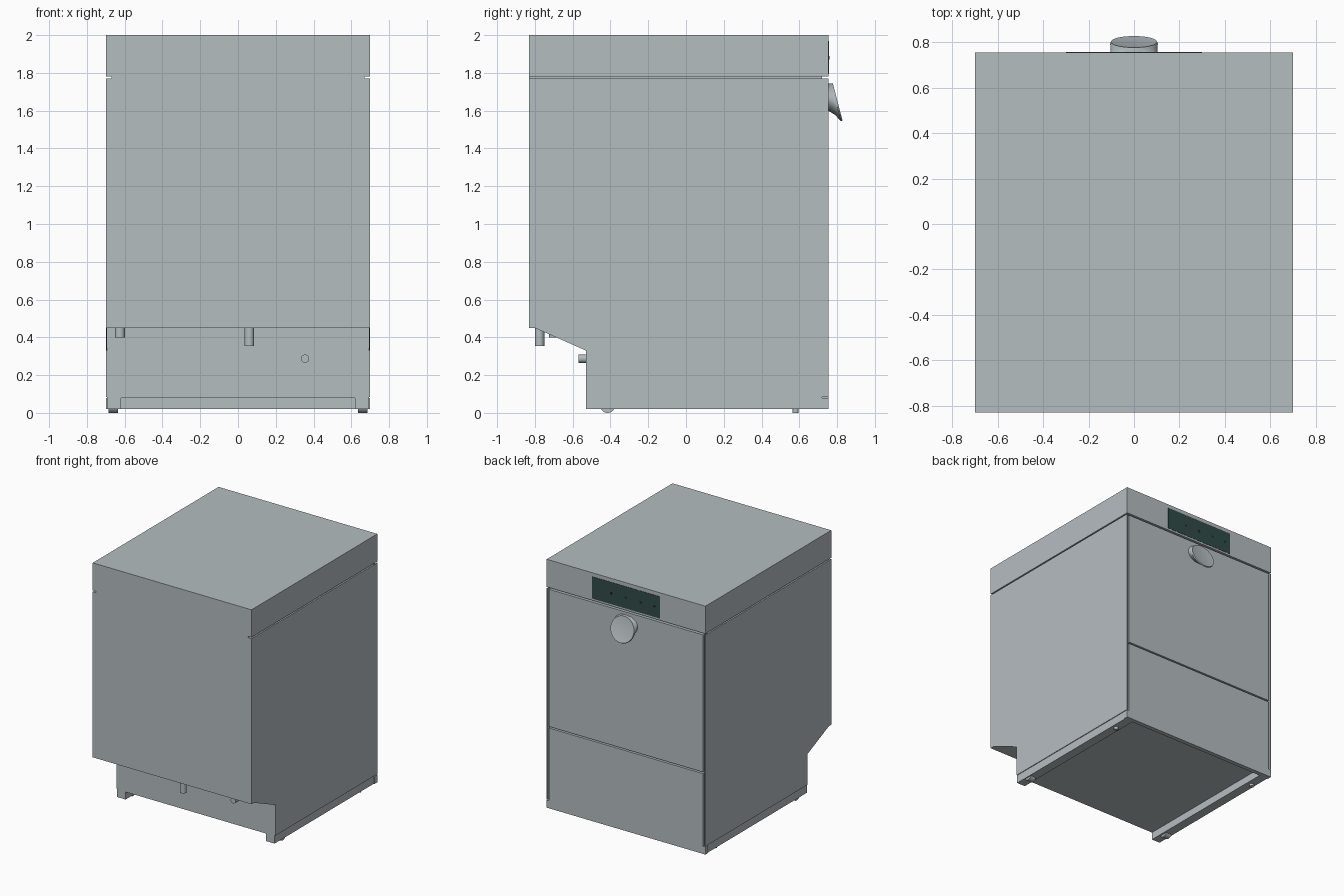
import bpy, bmesh, math
from mathutils import Matrix

if "Cube" in bpy.data.objects:
    bpy.data.objects.remove(bpy.data.objects["Cube"])


def material(name, rgb):
    m = bpy.data.materials.new(name)
    m.diffuse_color = (*rgb, 1)
    m.use_nodes = True
    m.node_tree.nodes["Principled BSDF"].inputs["Base Color"].default_value = m.diffuse_color
    return m


STEEL = material("brushed steel", (0.46, 0.51, 0.53))
GLASS = material("dark control glass", (0.03, 0.07, 0.065))
MARK = material("button black", (0.012, 0.025, 0.025))


def finish(bm, name, mat, smooth=False):
    bmesh.ops.recalc_face_normals(bm, faces=bm.faces)
    me = bpy.data.meshes.new(name)
    bm.to_mesh(me)
    bm.free()
    me.materials.append(mat)
    ob = bpy.data.objects.new(name, me)
    bpy.context.collection.objects.link(ob)
    if smooth:
        bpy.ops.object.select_all(action='DESELECT')
        ob.select_set(True)
        bpy.context.view_layer.objects.active = ob
        bpy.ops.object.shade_smooth_by_angle(angle=math.radians(35))
    return ob


def prism(name, pts, axis, a, b, mat=STEEL):
    """Extrude a 2D profile along x (points are y,z) or along y (points are x,z)."""
    bm = bmesh.new()
    put = (lambda p, t: (t, *p)) if axis == 'x' else (lambda p, t: (p[0], t, p[1]))
    r0 = [bm.verts.new(put(p, a)) for p in pts]
    r1 = [bm.verts.new(put(p, b)) for p in pts]
    bm.faces.new(r0)
    bm.faces.new(r1)
    n = len(pts)
    for i in range(n):
        bm.faces.new((r0[i], r0[(i + 1) % n], r1[(i + 1) % n], r1[i]))
    return finish(bm, name, mat)


def box(name, x0, x1, y0, y1, z0, z1, mat=STEEL):
    return prism(name, [(x0, z0), (x1, z0), (x1, z1), (x0, z1)], 'y', y0, y1, mat)


def cylinder(name, loc, r, length, axis='z', mat=STEEL):
    rot = {'x': Matrix.Rotation(math.pi / 2, 4, 'Y'),
           'y': Matrix.Rotation(math.pi / 2, 4, 'X'), 'z': Matrix()}[axis]
    bm = bmesh.new()
    bmesh.ops.create_cone(bm, cap_ends=True, segments=24, radius1=r, radius2=r,
                          depth=length, matrix=Matrix.Translation(loc) @ rot)
    return finish(bm, name, mat, True)


FRONT, REAR, STEP = 0.755, -0.83, -0.53

# Main cabinet, with the hood on top
box("cabinet_core", -0.67, 0.67, REAR, 0.72, 0.45, 1.78)
box("hood", -0.70, 0.70, REAR, FRONT, 1.78, 2.0)

# Lower body, open between the two floor rails
prism("lower_body", [(-0.694, 0.02), (-0.62, 0.02), (-0.62, 0.08), (0.62, 0.08),
                     (0.62, 0.02), (0.694, 0.02), (0.694, 0.45), (-0.694, 0.45)],
      'y', STEP, 0.72)

# Side walls: thick upper shell and thin skin with the sloped rear corner
skin = [(REAR, 0.45), (-0.80, 0.45), (STEP, 0.33), (STEP, 0.085),
        (FRONT, 0.085), (FRONT, 1.77), (REAR, 1.77)]
for side, s in (("right", 1), ("left", -1)):
    x0, x1 = sorted((s * 0.67, s * 0.694))
    box(side + "_shell", x0, x1, REAR, 0.715, 0.45, 1.77)
    x0, x1 = sorted((s * 0.694, s * 0.70))
    prism(side + "_skin", skin, 'x', x0, x1)
    # Front foot and rear roller under each rail
    cylinder(side + "_front_foot", (s * 0.66, 0.58, 0.02), 0.016, 0.04)
    cylinder(side + "_rear_roller", (s * 0.66, -0.415, 0.04), 0.04, 0.05, 'x')

# Front: door and lower panel with a full-width foot strip
box("door", -0.68, 0.68, 0.72, FRONT, 0.672, 1.766)
prism("lower_front_panel", [(-0.70, 0.02), (0.70, 0.02), (0.70, 0.08), (0.68, 0.08),
                            (0.68, 0.66), (-0.68, 0.66), (-0.68, 0.08), (-0.70, 0.08)],
      'y', 0.72, FRONT)

# Control panel with small buttons
box("control_panel", -0.30, 0.30, FRONT, FRONT + 0.002, 1.795, 1.97, GLASS)
for i, x in enumerate((0.13, 0.0, -0.13, -0.25)):
    cylinder(f"button_{i + 1}", (x, FRONT + 0.002, 1.88), 0.01, 0.003, 'y', MARK)

# Tilted round door handle, lofted through rings: y, z, x radius, z radius, tilt
rings = [(0.755, 1.672, 0.103, 0.073, 0), (0.772, 1.661, 0.103, 0.083, -0.20),
         (0.795, 1.644, 0.105, 0.100, -0.26), (0.803, 1.646, 0.102, 0.097, -0.26),
         (0.801, 1.646, 0.092, 0.088, -0.26)]
bm = bmesh.new()
N = 40
loops = []
for y, z, rx, rz, tilt in rings:
    loops.append([bm.verts.new((rx * math.cos(2 * math.pi * k / N),
                                y + tilt * rz * math.sin(2 * math.pi * k / N),
                                z + rz * math.sin(2 * math.pi * k / N))) for k in range(N)])
for p, q in zip(loops, loops[1:]):
    for k in range(N):
        bm.faces.new((p[k], p[(k + 1) % N], q[(k + 1) % N], q[k]))
bm.faces.new(loops[0])
bm.faces.new(loops[-1])
finish(bm, "door_handle", STEEL, True)

# Rear pipe connections
cylinder("drain_pipe", (0.06, -0.775, 0.405), 0.025, 0.10)
cylinder("cable_gland", (-0.625, -0.70, 0.43), 0.026, 0.06)
cylinder("water_inlet", (0.355, -0.545, 0.287), 0.022, 0.05, 'y')
